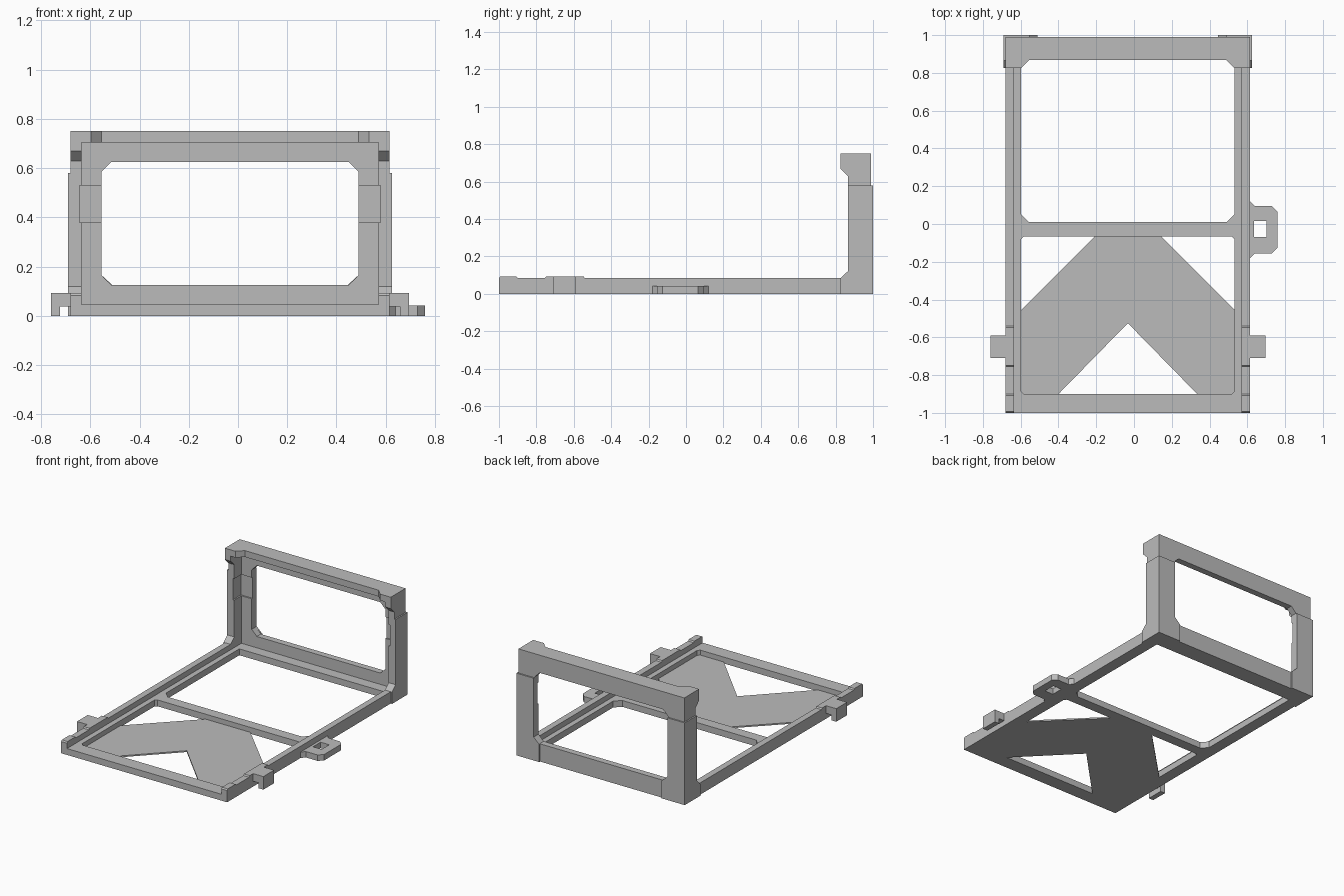
import bpy, bmesh

if "Cube" in bpy.data.objects:
    bpy.data.objects.remove(bpy.data.objects["Cube"], do_unlink=True)

grey = bpy.data.materials.new("plain grey")
grey.use_nodes = True
COLOUR = (0.5, 0.5, 0.5, 1)
grey.diffuse_color = COLOUR
grey.node_tree.nodes["Principled BSDF"].inputs["Base Color"].default_value = COLOUR

CX = -0.0325            # centre line of the frame
OUT, IN, LIP = 0.6475, 0.6025, 0.565   # half widths: outer wall, inner wall, opening
FLOOR, RAIL, TOP = 0.045, 0.083, 0.75  # heights
SIDES = (("left", 1), ("right", -1))


def prism(name, axis, low, high, *loops):
    """Extrude an outline (with optional holes) along an axis."""
    curve = bpy.data.curves.new(name, "CURVE")
    curve.dimensions = "2D"
    curve.fill_mode = "BOTH"
    curve.extrude = (high - low) / 2
    for loop in loops:
        spline = curve.splines.new("POLY")
        spline.points.add(len(loop) - 1)
        for point, (u, v) in zip(spline.points, loop):
            point.co = (u, v, 0, 1)
        spline.use_cyclic_u = True
    temp = bpy.data.objects.new(name + "_outline", curve)
    bpy.context.collection.objects.link(temp)
    bpy.context.view_layer.update()
    mesh = bpy.data.meshes.new_from_object(
        temp.evaluated_get(bpy.context.evaluated_depsgraph_get()))
    bpy.data.objects.remove(temp, do_unlink=True)
    mid = (low + high) / 2
    bm = bmesh.new()
    bm.from_mesh(mesh)
    for vert in bm.verts:
        u, v, w = vert.co
        w += mid
        vert.co = {"x": (w, u, v), "y": (u, w, v), "z": (u, v, w)}[axis]
    bmesh.ops.remove_doubles(bm, verts=bm.verts, dist=0.0001)
    bmesh.ops.recalc_face_normals(bm, faces=bm.faces)
    for face in bm.faces:
        face.smooth = False
    bm.to_mesh(mesh)
    bm.free()
    mesh.name = name
    mesh.materials.clear()
    mesh.materials.append(grey)
    obj = bpy.data.objects.new(name, mesh)
    bpy.context.collection.objects.link(obj)
    return obj


def rect(u0, u1, v0, v1, low_cut=0, high_cut=0):
    """Rectangle with chamfered lower and upper corners."""
    a, b = low_cut, high_cut
    pts = [(u0 + a, v0), (u1 - a, v0), (u1, v0 + a), (u1, v1 - b),
           (u1 - b, v1), (u0 + b, v1), (u0, v1 - b), (u0, v0 + a)]
    return list(dict.fromkeys(pts))


def wide(half, v0, v1, low_cut=0, high_cut=0):
    return rect(CX - half, CX + half, v0, v1, low_cut, high_cut)


def side_prism(name, s, d0, d1, outline):
    a, b = sorted((CX + s * d0, CX + s * d1))
    return prism(name, "x", a, b, outline)


def mirrored(s, pts):
    return [(CX + s * u, v) for u, v in pts]


def carve(obj, cutter):
    mod = obj.modifiers.new("recess", "BOOLEAN")
    mod.operation = "DIFFERENCE"
    mod.solver = "EXACT"
    mod.object = cutter
    cutter.hide_render = True
    cutter.hide_viewport = True


# Base tray with two openings
prism("base_frame", "z", 0, FLOOR, wide(OUT, -1, 0.99),
      wide(LIP, -0.9, -0.065, 0.015, 0.015), wide(LIP, 0.01, 0.868, 0.042))

# Thin chevron panel in the front opening
half_chevron = [(0.175, -0.065), (LIP, -0.455), (LIP, -0.9), (0.367, -0.9)]
prism("chevron_panel", "z", 0, 0.01,
      mirrored(1, half_chevron) + [(CX, -0.525)] + mirrored(-1, half_chevron[::-1]))

# Upright back frame and its top bar
back = prism("back_frame", "y", 0.945, 0.99, wide(OUT, 0, TOP),
             wide(0.522, 0.125, 0.625, 0.04, 0.04))
half_bar = [(OUT, 0.99), (OUT, 0.825), (0.565, 0.825), (0.522, 0.868)]
prism("top_bar", "z", 0.705, TOP, mirrored(1, half_bar) + mirrored(-1, half_bar[::-1]))

# Side profile: raised rail pads in front, post and top block behind
side_outline = [
    (-1, 0), (0.99, 0), (0.99, TOP), (0.825, TOP), (0.825, 0.67), (0.865, 0.63),
    (0.865, 0.12), (0.825, RAIL), (-0.54, RAIL), (-0.547, 0.092), (-0.748, 0.092),
    (-0.755, RAIL), (-0.9, RAIL), (-0.907, 0.092), (-0.993, 0.092), (-1, RAIL)]
sleeve_side = [(0.825, 0), (1, 0), (1, 0.573), (0.99, 0.58), (0.865, 0.58),
               (0.865, 0.12), (0.825, RAIL)]
sleeve_back = [(0.6575, 0), (0.478, 0), (0.478, 0.125), (0.522, 0.165),
               (0.522, 0.58), (0.6575, 0.58)]
hook_outline = [(OUT, 0.092), (0.7275, 0.092), (0.7275, 0), (0.69, 0),
                (0.69, 0.038), (OUT, 0.038)]

for side, s in SIDES:
    wall = side_prism(side + "_side_frame", s, IN, OUT, side_outline)
    side_prism(side + "_sleeve_side", s, OUT, 0.6575, sleeve_side)
    prism(side + "_sleeve_back", "y", 0.99, 1, mirrored(s, sleeve_back))
    prism(side + "_hook", "y", -0.71, -0.59, mirrored(s, hook_outline))
    # Shallow recess on the inside of each post
    cutter = side_prism(side + "_recess_cutter", s, 0.45, 0.6125,
                        rect(0.8, 0.955, 0.38, 0.53))
    carve(wall, cutter)
    carve(back, cutter)

# Pierced tab on the left rail
tab = [(0.61, 0.12), (0.615, 0.12), (0.64, 0.095), (0.73, 0.095), (0.76, 0.065),
       (0.76, -0.125), (0.73, -0.155), (0.64, -0.155), (0.615, -0.18), (0.61, -0.18)]
prism("left_tab", "z", 0, 0.042, tab, rect(0.635, 0.702, -0.07, 0.015))
